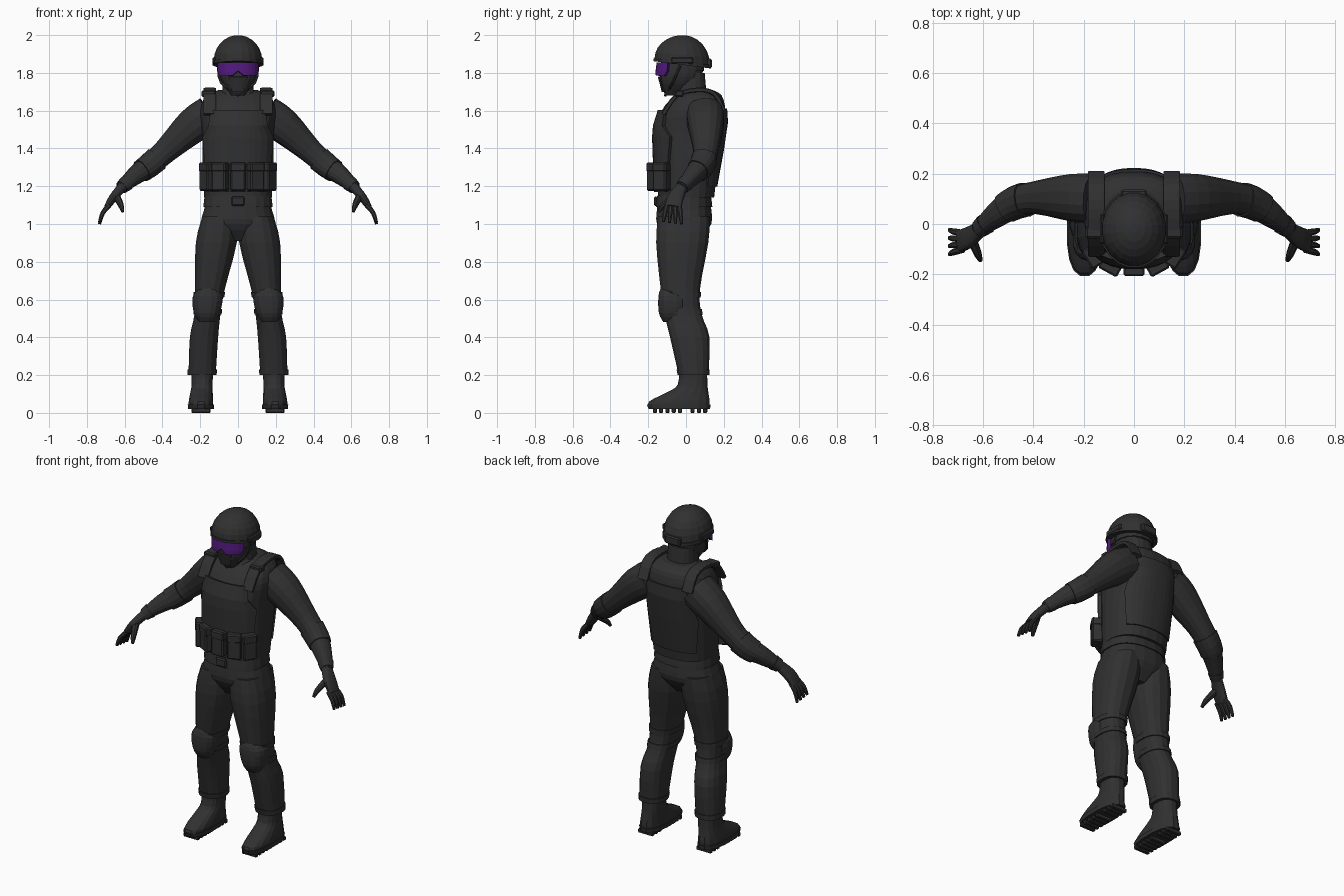
import bpy, bmesh, math
from mathutils import Vector, Matrix

cube = bpy.data.objects.get("Cube")
if cube:
    bpy.data.objects.remove(cube)


def material(name, rgb):
    made = bpy.data.materials.new(name)
    made.use_nodes = True
    made.diffuse_color = (*rgb, 1)
    shader = made.node_tree.nodes["Principled BSDF"]
    shader.inputs["Base Color"].default_value = made.diffuse_color
    return made


BLACK = material("charcoal_fabric", (.03, .03, .03))
PURPLE = material("purple_lens", (.08, .01, .2))
ACROSS, DEPTH, UP = Vector((1, 0, 0)), Vector((0, 1, 0)), Vector((0, 0, 1))
SQUARENESS = 2.4


def finish(name, bm, mirror=False, paint=BLACK):
    bmesh.ops.recalc_face_normals(bm, faces=bm.faces)
    mesh = bpy.data.meshes.new(name)
    bm.to_mesh(mesh)
    bm.free()
    mesh.materials.append(paint)
    part = bpy.data.objects.new(name, mesh)
    bpy.context.collection.objects.link(part)
    if mirror:
        part.modifiers.new("Mirror", "MIRROR")
    return part


def blend(keys, steps=3):
    """Smooth curve through key rings of (x, y, z, half width, half depth)."""
    rings, last = [], len(keys) - 1
    for i in range(last):
        before, start, end, after = (keys[min(max(i + k, 0), last)] for k in (-1, 0, 1, 2))
        for step in range(steps):
            t = step / steps
            ease = t * t * (3 - 2 * t)
            leave, arrive = t * (1 - t) ** 2 / 2, t * t * (t - 1) / 2
            rings.append(tuple(b + (c - b) * ease + (c - a) * leave + (d - b) * arrive
                               for a, b, c, d in zip(before, start, end, after)))
    return rings + [keys[last]]


def round_rings(keys):
    return blend([(*key, key[-1]) for key in keys])


def grown(ring, extra):
    x, y, z, wide, deep = ring
    return x, y, z, wide + extra, deep + extra


def sample(rings, value, axis=2):
    """Ring of a profile at one position along an axis."""
    for low, high in zip(rings, rings[1:]):
        if low[axis] <= value <= high[axis]:
            t = (value - low[axis]) / (high[axis] - low[axis])
            return tuple(a + (b - a) * t for a, b in zip(low, high))
    return rings[-1]


def surface(rings, x, z, facing, gap):
    """Depth of a profile's front (-1) or back (1) at x and z."""
    _, y, _, wide, deep = grown(sample(rings, z), gap)
    return y + facing * deep * max(0, 1 - abs(x / wide) ** SQUARENESS) ** (1 / SQUARENESS)


def loft(name, rings, mirror=False, side=ACROSS, follow=False, sides=16, power=SQUARENESS):
    """Skin rounded rings, level or square to the path."""
    bm = bmesh.new()
    points = [Vector(ring[:3]) for ring in rings]
    loops = []
    for i, (centre, ring) in enumerate(zip(points, rings)):
        along = UP
        if follow:
            along = (points[min(i + 1, len(points) - 1)] - points[max(i - 1, 0)]).normalized()
        u = (side - along * side.dot(along)).normalized()
        v = along.cross(u)
        loop = []
        for k in range(sides):
            angle = math.tau * (k + .5) / sides
            c, s = (math.copysign(abs(w) ** (2 / power), w)
                    for w in (math.cos(angle), math.sin(angle)))
            loop.append(bm.verts.new(centre + u * ring[3] * c + v * ring[4] * s))
        loops.append(loop)
    for lower, upper in zip(loops, loops[1:]):
        for k in range(sides):
            bm.faces.new((lower[k - 1], lower[k], upper[k], upper[k - 1]))
    bm.faces.new(loops[0])
    bm.faces.new(loops[-1])
    return finish(name, bm, mirror)


def band(name, rings, low, high, gap, axis=2, **options):
    """Strip that hugs part of a profile."""
    inner = [ring for ring in rings if low < ring[axis] < high]
    strip = [sample(rings, low, axis), *inner, sample(rings, high, axis)]
    return loft(name, [grown(ring, gap) for ring in strip], **options)


def plate(name, rings, outline, facing, gap, thick, paint=BLACK, notch=0, columns=12):
    """Curved plate on a profile, from an outline of (z, half width)."""
    bm = bmesh.new()
    grid = []
    for z, half in outline:
        row = []
        for k in range(columns + 1):
            share = 2 * k / columns - 1
            lift = notch * max(0, 1 - 3 * abs(share)) if not grid else 0
            x = share * half
            row.append(bm.verts.new((x, surface(rings, x, z, facing, gap), z + lift)))
        grid.append(row)
    for lower, upper in zip(grid, grid[1:]):
        for k in range(columns):
            bm.faces.new((lower[k], lower[k + 1], upper[k + 1], upper[k]))
    solid = finish(name, bm, paint=paint).modifiers.new("Thickness", "SOLIDIFY")
    solid.thickness, solid.offset = thick, 0


def box(name, centre, size, turn=0, mirror=False, bevel=.007):
    bm = bmesh.new()
    placing = Matrix.Translation(centre) @ Matrix.Rotation(turn, 4, "Z")
    bmesh.ops.create_cube(bm, size=1, matrix=placing @ Matrix.Diagonal((*size, 1)))
    bmesh.ops.bevel(bm, geom=bm.edges[:], offset=bevel, segments=1, affect="EDGES")
    finish(name, bm, mirror)


# Head, neck and goggles
head = blend([(0, -.07, 1.68, .035, .04), (0, -.04, 1.74, .08, .095),
              (0, -.025, 1.8, .1, .115), (0, -.02, 1.88, .1, .11)])
loft("head", head)
loft("neck", [(0, .03, 1.58, .09, .09), (0, .03, 1.8, .08, .07)])
plate("face_mask", head, [(1.7, .03), (1.78, .05)], -1, .004, .01)
plate("goggle_lens", head, [(1.785, .09), (1.81, .1), (1.855, .1)], -1, .012, .02,
      PURPLE, notch=.025)
band("goggle_strap", head, 1.81, 1.845, .006)

# Helmet: a dome sloping down to the back
dome = [(0, -.02, 1.84, .13, .148)]
for k in range(7):
    angle = math.radians(14 * k)
    dome.append((0, -.02, 1.86 + .14 * math.sin(angle),
                 .13 * math.cos(angle), .148 * math.cos(angle)))
shell = loft("helmet", dome, sides=20, power=2)
rim = band("helmet_rim", dome, 1.84, 1.857, .006, sides=20, power=2)
for part in (shell, rim):
    for vert in part.data.vertices:
        vert.co.z -= max(0, 2 - vert.co.z) * .8 * vert.co.y
box("helmet_rail", (.126, -.02, 1.865), (.02, .12, .035), mirror=True)
box("helmet_back_pad", (0, .122, 1.85), (.1, .03, .05))
loft("chin_strap", round_rings([(.105, -.03, 1.84, .007), (.09, -.07, 1.75, .007),
                                (0, -.11, 1.68, .007)]),
     mirror=True, side=DEPTH, follow=True, sides=8)

# Torso, vest and armour plates
vest = blend([(0, 0, 1.14, .18, .15), (0, .01, 1.3, .19, .16), (0, .025, 1.48, .19, .185),
              (0, .04, 1.6, .2, .17), (0, .065, 1.68, .17, .125), (0, .07, 1.71, .1, .07)])
loft("vest", vest, sides=24)
loft("collar", [(0, .03, 1.62, .12, .13), (0, .04, 1.71, .09, .085)])
plate("chest_plate", vest, [(1.17, .16), (1.46, .18), (1.52, .15), (1.6, .14)], -1, .01, .02)
plate("back_plate", vest, [(1.2, .15), (1.4, .17), (1.54, .15), (1.61, .12)], 1, .004, .01)
strap = blend([(.15, y, z, .034, .012) for y, z in
               ((-.12, 1.58), (-.05, 1.68), (.06, 1.71), (.15, 1.69), (.2, 1.6))])
loft("shoulder_strap", strap, mirror=True, follow=True, sides=12, power=6)
box("strap_buckle", (.155, -.035, 1.69), (.075, .045, .035), mirror=True)

# Pouches around the front of the waist
for i in range(-2, 3):
    turn = i / 2
    x = .19 * math.sin(turn)
    y = surface(vest, x, 1.25, -1, .025)
    box("pouch", (x, y, 1.25), (.08, .06, .15), turn)
    box("pouch_flap", (x, y, 1.3), (.085, .065, .05), turn)

# Trousers and belt
hips = blend([(0, -.015, .91, .07, .085), (0, -.01, 1, .19, .145),
              (0, -.01, 1.08, .18, .145), (0, -.01, 1.16, .17, .135)])
loft("trouser_hips", hips, sides=20)
band("belt", hips, 1.09, 1.15, .007, sides=20)
box("belt_buckle", (0, -.16, 1.12), (.07, .02, .05))
leg = blend([(.19, .04, .2, .073, .08), (.18, .02, .4, .076, .106),
             (.162, -.015, .52, .07, .1), (.15, -.03, .65, .08, .105),
             (.115, -.02, .9, .11, .14), (.1, -.01, 1.04, .09, .14)])
loft("trouser_leg", leg, mirror=True)
band("trouser_cuff", leg, .2, .23, .005, mirror=True)

# Knee pads with their straps
loft("knee_pad", blend([(.165, -.08, .48, .04, .04), (.165, -.07, .53, .07, .075),
                        (.16, -.07, .62, .08, .077), (.155, -.08, .67, .035, .05)]),
     mirror=True)
for z in (.52, .61):
    band("knee_strap", leg, z, z + .03, .006, mirror=True)

# Boots with lugged soles
boot = blend([(.196, -.035, .02, .065, .16), (.196, -.035, .06, .066, .163),
              (.193, .01, .11, .06, .11), (.19, .035, .15, .057, .08),
              (.19, .038, .25, .058, .074)])
loft("boot", boot, mirror=True)
band("boot_sole", boot, .02, .045, .005, mirror=True)
for i in range(9):
    if i != 5:
        box("sole_lug", (.196, i / 30 - .165, .012), (.1, .022, .024), mirror=True, bevel=.004)

# Sleeves, elbow pads and glove cuffs
sleeve = round_rings([(.15, .1, 1.58, .1), (.24, .105, 1.52, .095), (.38, .105, 1.39, .067),
                      (.47, .085, 1.31, .06), (.54, .04, 1.26, .05), (.62, -.025, 1.19, .03)])
arm = dict(mirror=True, side=DEPTH, follow=True)
loft("sleeve", sleeve, **arm)
band("elbow_pad", sleeve, .43, .51, .006, axis=0, **arm)
band("glove_cuff", sleeve, .59, .615, .004, axis=0, **arm)

# Hands
loft("palm", blend([(.61, -.02, 1.2, .03, .026), (.66, -.055, 1.14, .043, .023),
                    (.693, -.068, 1.09, .044, .016)]), **arm)
for i in range(4):
    root, tip = -.036 - .022 * i, -.024 - .032 * i
    loft("finger", round_rings([(.68, root, 1.1, .013), (.715, (root + tip) / 2, 1.06, .013),
                                (.733, tip, 1 + .004 * i, .008)]), sides=8, **arm)
loft("thumb", round_rings([(.645, -.06, 1.15, .02), (.62, -.12, 1.1, .015),
                           (.61, -.145, 1.065, .008)]), mirror=True, follow=True, sides=8)
